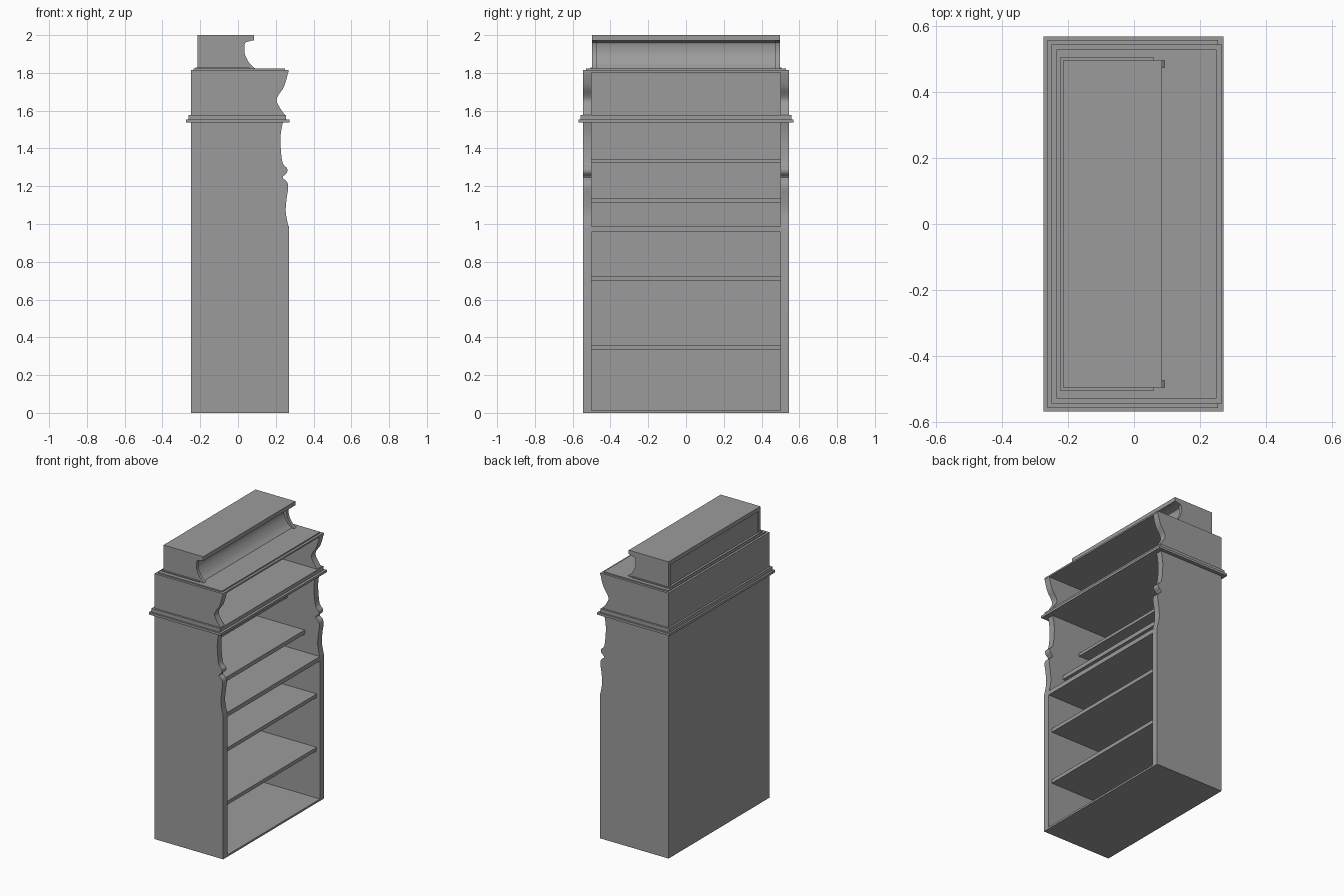
import bpy
import bmesh
from mathutils import Vector

cube = bpy.data.objects.get("Cube")
if cube:
    bpy.data.objects.remove(cube, do_unlink=True)

grey = bpy.data.materials.new("plain grey")
grey.use_nodes = True
COLOR = (0.33, 0.33, 0.33, 1)
grey.diffuse_color = COLOR
grey.node_tree.nodes["Principled BSDF"].inputs["Base Color"].default_value = COLOR


def finish(name, bm):
    bmesh.ops.recalc_face_normals(bm, faces=bm.faces)
    mesh = bpy.data.meshes.new(name)
    bm.to_mesh(mesh)
    bm.free()
    mesh.materials.append(grey)
    obj = bpy.data.objects.new(name, mesh)
    bpy.context.collection.objects.link(obj)
    bpy.ops.object.select_all(action="DESELECT")
    obj.select_set(True)
    bpy.context.view_layer.objects.active = obj
    bpy.ops.object.shade_smooth_by_angle(angle=0.5)
    return obj


def box(name, x0, x1, half_y, z0, z1):
    """Box centred on y = 0."""
    bm = bmesh.new()
    bmesh.ops.create_cube(bm, size=1)
    for v in bm.verts:
        v.co = (x0 + (v.co.x + 0.5) * (x1 - x0), v.co.y * 2 * half_y,
                z0 + (v.co.z + 0.5) * (z1 - z0))
    return finish(name, bm)


def curve(points, steps=4):
    """Smooth curve through the given profile points."""
    p = [Vector(q) for q in points]
    p = [p[0]] + p + [p[-1]]
    out = []
    for a, b, c, d in zip(p, p[1:], p[2:], p[3:]):
        for i in range(steps):
            t = i / steps
            out.append(0.5 * (2 * b + (c - a) * t + (2 * a - 5 * b + 4 * c - d) * t**2
                              + (3 * b - a - 3 * c + d) * t**3))
    return out + [p[-1]]


def extrude_profile(name, outline, y0, y1):
    """Extrude an x-z outline between two y positions."""
    bm = bmesh.new()
    face = bm.faces.new([bm.verts.new((x, y0, z)) for x, z in outline])
    moved = bmesh.ops.extrude_face_region(bm, geom=[face])["geom"]
    verts = [g for g in moved if isinstance(g, bmesh.types.BMVert)]
    bmesh.ops.translate(bm, verts=verts, vec=(0, y1 - y0, 0))
    return finish(name, bm)


BACK, FRONT = -0.25, 0.27
INNER, OUTER = 0.5, 0.545

# Scrolled front edges of the sides and of the crest
lower_scroll = curve([(0.27, 0.975), (0.253, 1.06), (0.257, 1.13), (0.266, 1.195),
                      (0.258, 1.225), (0.236, 1.247), (0.258, 1.27), (0.26, 1.295),
                      (0.236, 1.325), (0.225, 1.42), (0.228, 1.49), (0.243, 1.56)])
upper_scroll = curve([(0.25, 1.575), (0.222, 1.615), (0.205, 1.65), (0.213, 1.68),
                      (0.24, 1.72), (0.256, 1.765), (0.267, 1.81)])
crest_cove = curve([(0.092, 1.822), (0.062, 1.85), (0.036, 1.9), (0.036, 1.955),
                    (0.055, 1.966), (0.083, 1.973)])

lower_side = [(BACK, 1.56), (BACK, 0), (FRONT, 0)] + lower_scroll
upper_side = [(BACK, 1.81), (BACK, 1.56)] + upper_scroll
crest_end = [(-0.215, 1.975), (-0.215, 1.822)] + crest_cove
crest_core = [(-0.21, 1.975), (-0.21, 1.822)] + [(x - 0.02, z) for x, z in crest_cove]

for label, s in (("right", -1), ("left", 1)):
    extrude_profile(label + "_lower_side", lower_side, s * INNER, s * OUTER)
    extrude_profile(label + "_upper_side", upper_side, s * INNER, s * OUTER)
    extrude_profile(label + "_crest_end", crest_end, s * 0.475, s * 0.497)

# Carcass
box("back_panel", BACK, BACK + 0.02, INNER, 0, 1.81)
box("bottom_panel", BACK, FRONT, INNER, 0, 0.013)
box("top_panel", BACK, 0.267, OUTER, 1.803, 1.814)
box("top_lip", -0.235, 0.25, 0.53, 1.812, 1.822)

# Shelves: front position, underside, top
shelves = [(0.245, 0.335, 0.36), (0.245, 0.7, 0.725), (FRONT, 0.957, 0.987),
           (0.155, 1.11, 1.138), (0.025, 1.325, 1.345)]
for i, (front, low, high) in enumerate(shelves):
    box(f"shelf_{i + 1}", BACK + 0.02, front, INNER, low, high)

# Stepped moulding that doubles as the upper shelf
box("moulding_lower", -0.275, 0.272, 0.57, 1.537, 1.553)
box("moulding_upper", -0.263, 0.255, 0.558, 1.553, 1.578)

# Crest box on top
box("crest_base", -0.225, 0.06, 0.505, 1.82, 1.829)
extrude_profile("crest_core", crest_core, -0.475, 0.475)
box("crest_top", -0.215, 0.085, 0.497, 1.972, 2.0)
